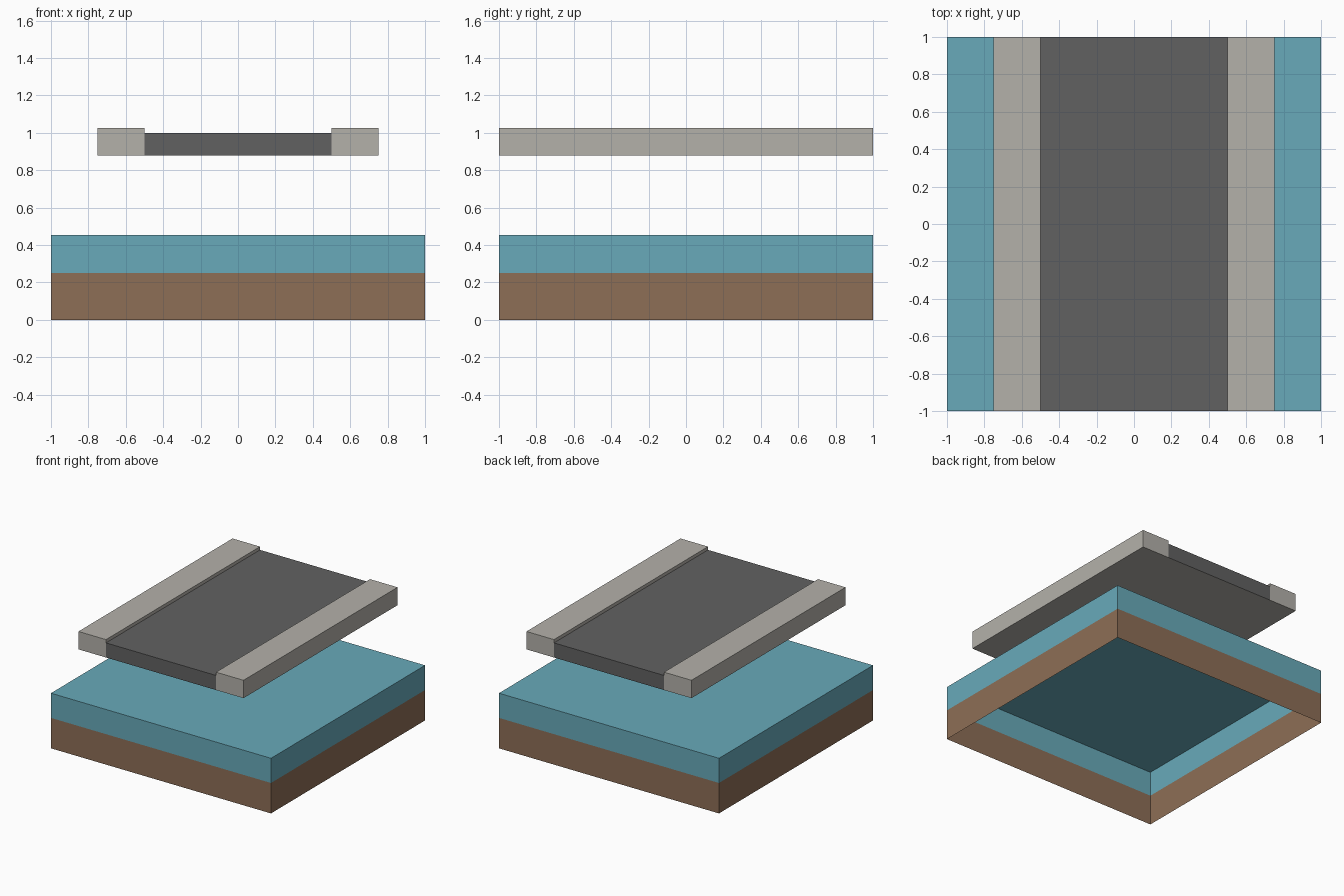
import bpy, bmesh
from mathutils import Vector

if "Cube" in bpy.data.objects:
    bpy.data.objects.remove(bpy.data.objects["Cube"])


def material(name, rgb):
    # sRGB 0-255 to linear
    lin = [(c / 255 / 12.92) if c <= 10 else ((c / 255 + 0.055) / 1.055) ** 2.4 for c in rgb]
    m = bpy.data.materials.new(name)
    m.diffuse_color = (*lin, 1)
    m.use_nodes = True
    m.node_tree.nodes["Principled BSDF"].inputs["Base Color"].default_value = m.diffuse_color
    return m


EARTH = material("earth brown", (141, 110, 86))
WATER = material("water teal", (104, 170, 186))
STONE = material("pale stone", (180, 177, 170))
ASPHALT = material("dark asphalt", (97, 97, 97))

DOWN, UP = Vector((0, 0, -1)), Vector((0, 0, 1))
LEFT, RIGHT = Vector((-1, 0, 0)), Vector((1, 0, 0))


def box(name, lo, hi, mats, open_sides=(), under=0):
    """Box between two corners; open_sides are left out, under is the underside's material."""
    lo, hi = Vector(lo), Vector(hi)
    bm = bmesh.new()
    bmesh.ops.create_cube(bm, size=1)
    for v in bm.verts:
        v.co = (lo + hi) / 2 + v.co * (hi - lo)
    bm.normal_update()
    for f in bm.faces:
        f.material_index = under if f.normal.dot(DOWN) > 0.9 else 0
    gone = [f for f in bm.faces if any(f.normal.dot(d) > 0.9 for d in open_sides)]
    bmesh.ops.delete(bm, geom=gone, context='FACES')
    me = bpy.data.meshes.new(name)
    bm.to_mesh(me)
    bm.free()
    for m in mats:
        me.materials.append(m)
    ob = bpy.data.objects.new(name, me)
    bpy.context.collection.objects.link(ob)
    return ob


# Base: earth walls with the water sheet above, hollow and open underneath
box("earth_walls", (-1, -1, 0), (1, 1, 0.25), [EARTH], (UP, DOWN))
box("water", (-1, -1, 0.25), (1, 1, 0.453), [WATER], (DOWN,))

# Bridge deck: asphalt road with a stone underside
box("road", (-0.5, -1, 0.88), (0.5, 1, 1.0), [ASPHALT, STONE], (LEFT, RIGHT), under=1)

# Raised stone pavements on both sides
for side, x in (("left", -0.75), ("right", 0.5)):
    box(side + "_pavement", (x, -1, 0.88), (x + 0.25, 1, 1.027), [STONE])
